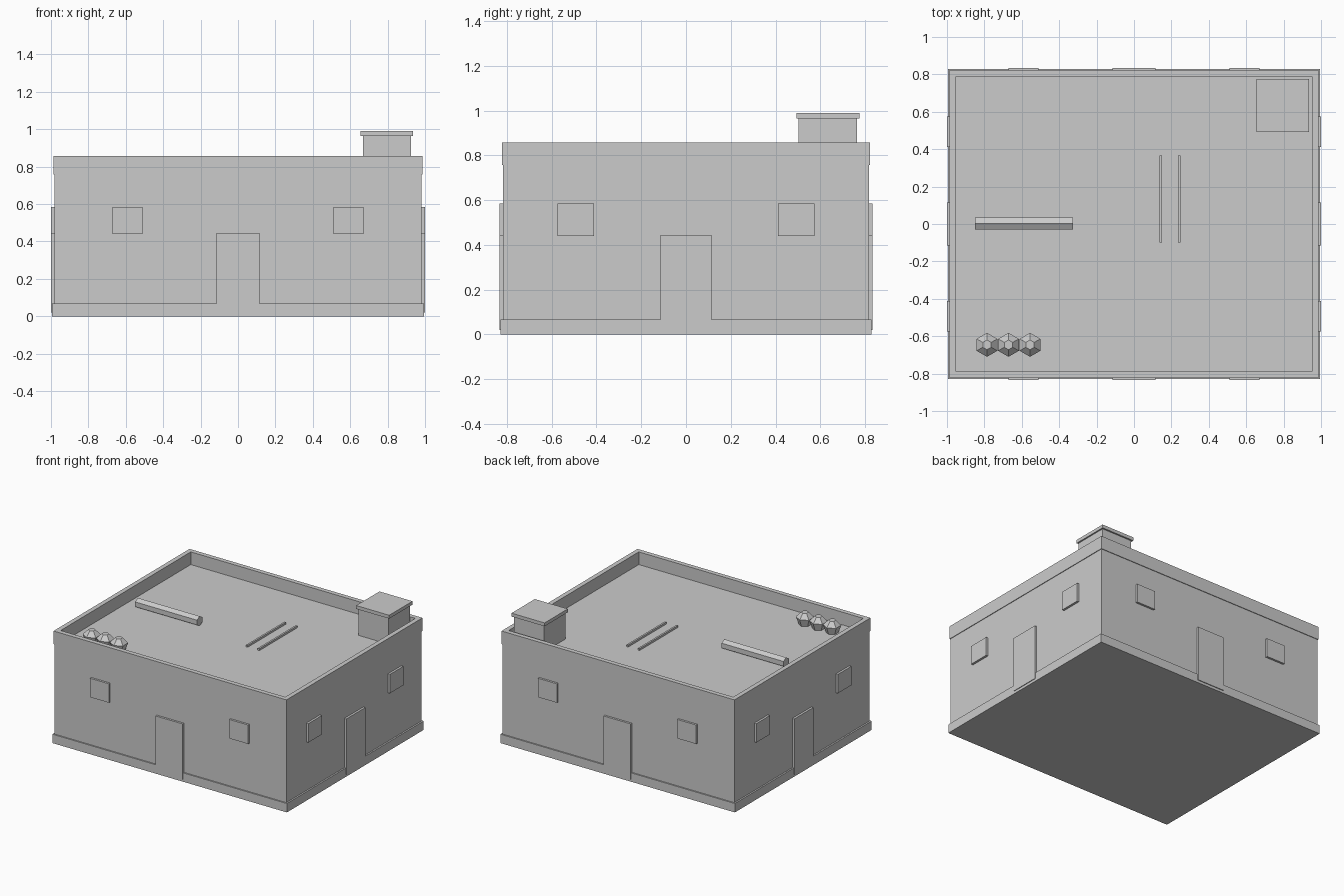
import bpy, bmesh, math
from mathutils import Matrix, Vector

if "Cube" in bpy.data.objects:
    bpy.data.objects.remove(bpy.data.objects["Cube"])

clay = bpy.data.materials.new("plain grey")
clay.diffuse_color = (0.6, 0.6, 0.6, 1)
clay.use_nodes = True
clay.node_tree.nodes["Principled BSDF"].inputs["Base Color"].default_value = clay.diffuse_color


def finish(name, bm):
    bmesh.ops.recalc_face_normals(bm, faces=bm.faces[:])
    me = bpy.data.meshes.new(name)
    bm.to_mesh(me)
    bm.free()
    me.materials.append(clay)
    ob = bpy.data.objects.new(name, me)
    bpy.context.collection.objects.link(ob)
    return ob


def box_mesh(lo, hi):
    lo, hi = Vector(lo), Vector(hi)
    bm = bmesh.new()
    bmesh.ops.create_cube(bm, size=1, matrix=Matrix.Translation((lo + hi) / 2)
                          @ Matrix.Diagonal((*(hi - lo), 1)))
    return bm


def box(name, lo, hi):
    return finish(name, box_mesh(lo, hi))


# Walls and plinth
box("walls", (-0.982, -0.818, 0.01), (0.982, 0.818, 0.758))
box("plinth", (-0.994, -0.828, 0), (0.994, 0.828, 0.068))

# Parapet with sunken roof floor
bm = box_mesh((-0.987, -0.823, 0.757), (0.987, 0.823, 0.858))
bm.faces.ensure_lookup_table()
top = max(bm.faces, key=lambda f: f.calc_center_median().z)
bmesh.ops.inset_region(bm, faces=[top], thickness=0.05)
res = bmesh.ops.extrude_face_region(bm, geom=[top])
bmesh.ops.translate(bm, vec=(0, 0, -0.097),
                    verts=[g for g in res["geom"] if isinstance(g, bmesh.types.BMVert)])
if top.is_valid:
    bmesh.ops.delete(bm, geom=[top], context='FACES_ONLY')
finish("parapet_and_roof", bm)

# Doors and windows on all four sides
for s, front, side in ((-1, "front", "left"), (1, "back", "right")):
    ya, yb = sorted((s * 0.80, s * 0.834))
    xa, xb = sorted((s * 0.97, s * 0.999))
    box(front + "_door", (-0.115, ya, 0.02), (0.115, yb, 0.445))
    box(side + "_door", (xa, -0.115, 0.02), (xb, 0.115, 0.445))
    for c in (-1, 1):
        box(front + "_window", (c * 0.59 - 0.08, ya, 0.44), (c * 0.59 + 0.08, yb, 0.585))
        box(side + "_window", (xa, c * 0.493 - 0.081, 0.44), (xb, c * 0.493 + 0.081, 0.585))

# Roof hatch hut with cap
box("roof_hut", (0.667, 0.503, 0.755), (0.925, 0.763, 0.966))
box("roof_hut_cap", (0.656, 0.493, 0.964), (0.936, 0.775, 0.99))

# Ladder rails lying on the roof
for x in (0.144, 0.242):
    box("ladder_rail", (x - 0.007, -0.098, 0.757), (x + 0.007, 0.366, 0.776))

# Six-sided rolled rug
bm = bmesh.new()
bmesh.ops.create_cone(bm, cap_ends=True, segments=6, radius1=0.037, radius2=0.037, depth=0.525)
hi = max(v.co.x for v in bm.verts)
turn = 0 if hi > 0.0365 else math.radians(30)
bmesh.ops.transform(bm, verts=bm.verts[:], matrix=Matrix.Translation((-0.588, 0.002, 0.796))
                    @ Matrix.Rotation(math.pi / 2, 4, 'Y') @ Matrix.Rotation(turn, 4, 'Z'))
finish("rolled_rug", bm)

# Six-sided jars
for x in (-0.786, -0.671, -0.556):
    bm = bmesh.new()
    rings = [[bm.verts.new((x + r * math.sin(k * math.pi / 3),
                            -0.646 + r * math.cos(k * math.pi / 3), z)) for k in range(6)]
             for r, z in ((0.043, 0.76), (0.064, 0.818), (0.026, 0.855))]
    for a, b in zip(rings, rings[1:]):
        for k in range(6):
            bm.faces.new((a[k], a[(k + 1) % 6], b[(k + 1) % 6], b[k]))
    bm.faces.new(rings[0])
    bm.faces.new(rings[-1])
    finish("jar", bm)
